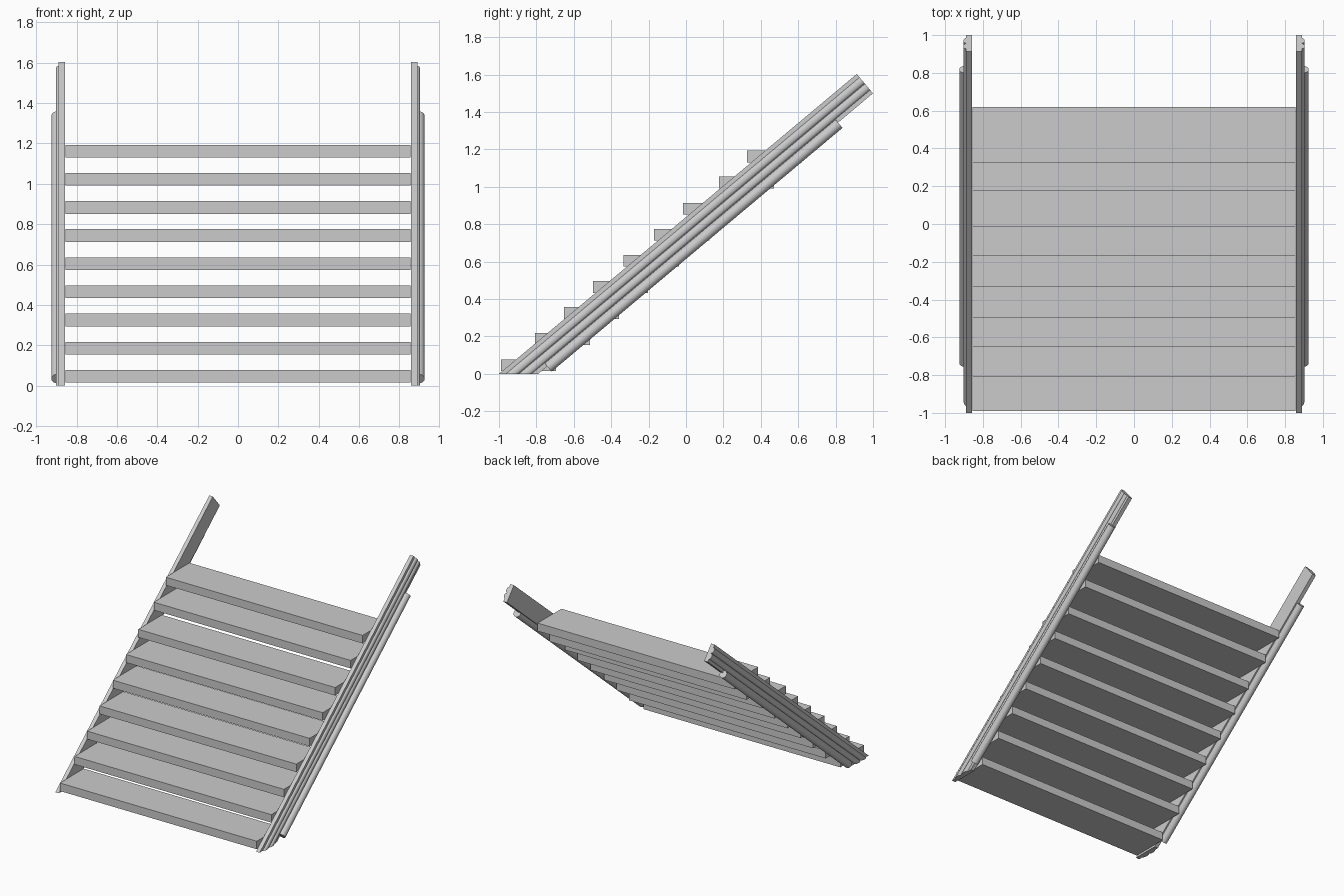
import bpy, bmesh, math
from mathutils import Vector

if "Cube" in bpy.data.objects:
    bpy.data.objects.remove(bpy.data.objects["Cube"])

RISE, RUN = 1.603, 1.913
A = math.atan2(RISE, RUN)
S, C = math.sin(A), math.cos(A)
W = 0.135  # stringer depth, square to the slope


def finish(obj, angle=30):
    bpy.ops.object.select_all(action='DESELECT')
    obj.select_set(True)
    bpy.context.view_layer.objects.active = obj
    bpy.ops.object.shade_smooth_by_angle(angle=math.radians(angle))


def mirror_x(obj):
    m = obj.modifiers.new("mirror", 'MIRROR')
    m.use_axis[0] = True


def loft(name, start, end):
    """Join two matching outlines with side walls and end caps."""
    bm = bmesh.new()
    a = [bm.verts.new(p) for p in start]
    b = [bm.verts.new(p) for p in end]
    n = len(a)
    for i in range(n):
        j = (i + 1) % n
        bm.faces.new((a[i], a[j], b[j], b[i]))
    bm.faces.new(a[::-1])
    bm.faces.new(b)
    bmesh.ops.recalc_face_normals(bm, faces=bm.faces)
    me = bpy.data.meshes.new(name)
    bm.to_mesh(me)
    bm.free()
    obj = bpy.data.objects.new(name, me)
    bpy.context.collection.objects.link(obj)
    return obj


# Stringers: flat inside, two rounded beads outside, foot cut level, top cut square
profile = [(0, 0.858), (0, 0.889)]
for centre in (0.045, 0.09):
    for k in range(9):
        t = math.pi * k / 8
        profile.append((centre - 0.0215 * math.cos(t), 0.889 + 0.014 * math.sin(t)))
profile += [(W, 0.889), (W, 0.858)]
foot = [Vector((x, -1 + u / S, 0)) for u, x in profile]
head = [Vector((x, -1 + RUN + u * S, RISE - u * C)) for u, x in profile]
stringer = loft("stringers", foot, head)
mirror_x(stringer)
finish(stringer)

# Round rails along the lower outer edge of each stringer
ring = [(0.029 * math.cos(t), 0.029 * math.sin(t))
        for t in (2 * math.pi * i / 24 for i in range(24))]


def rail_ring(y, z):
    return [Vector((0.896 + p, y - q * S, z + q * C)) for p, q in ring]


rail = loft("side_rails", rail_ring(-0.737, 0.034), rail_ring(0.818, 0.034 + 1.555 * RISE / RUN))
mirror_x(rail)
finish(rail)

# Treads
fronts = [-0.99, -0.808, -0.652, -0.498, -0.333, -0.17, -0.017, 0.176, 0.325]
for i, y in enumerate(fronts):
    bpy.ops.mesh.primitive_cube_add(size=1, location=(0, y + 0.1475, 0.046 + 0.1395 * i))
    tread = bpy.context.object
    tread.name = f"tread_{i + 1}"
    tread.scale = (1.712, 0.295, 0.063)
